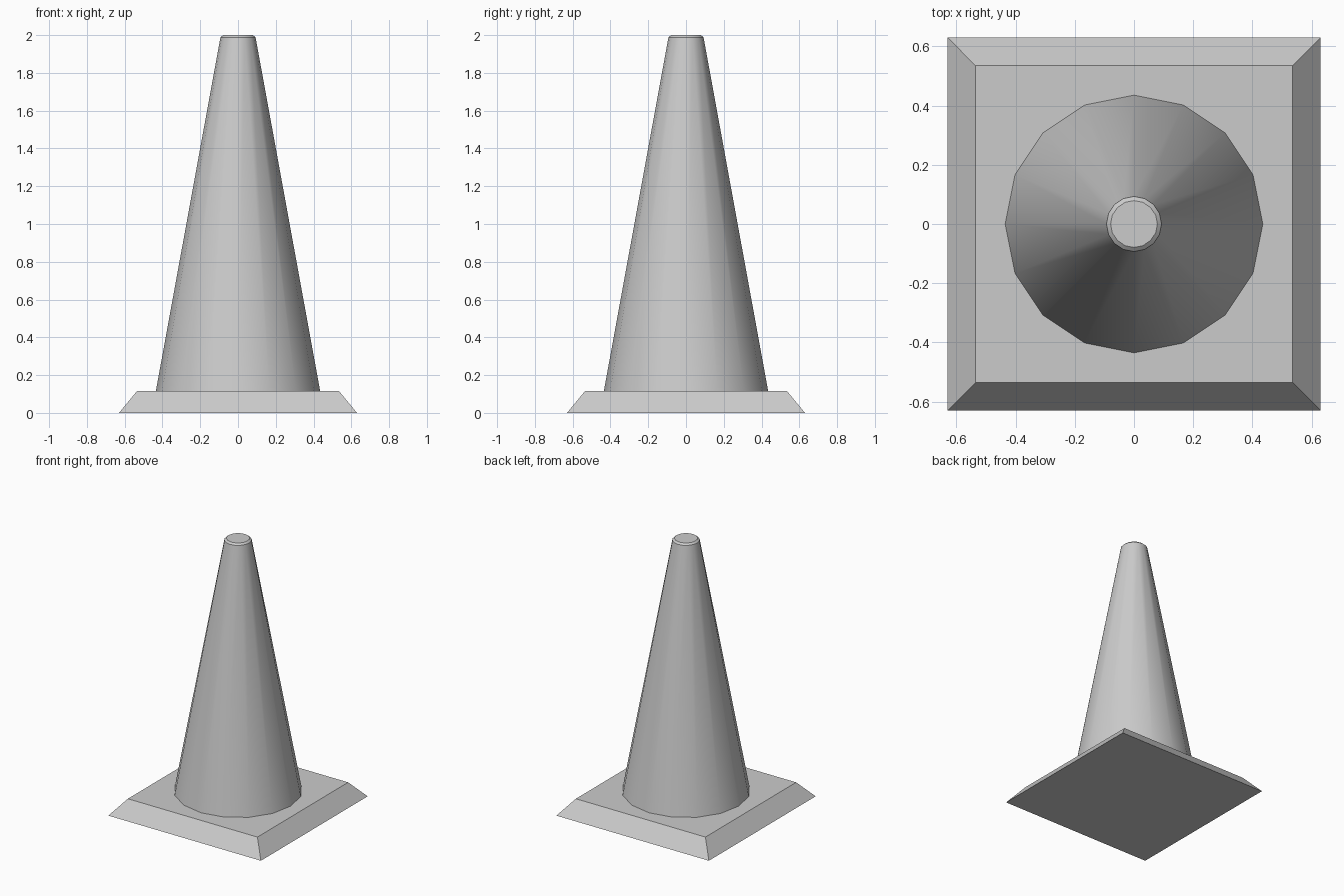
import bpy, bmesh
from math import cos, sin, pi, sqrt

if "Cube" in bpy.data.objects:
    bpy.data.objects.remove(bpy.data.objects["Cube"])


def loft(name, sides, profile, turn=0.0, smooth=False):
    """Stack regular polygon rings given as (radius, z), capped at both ends."""
    bm = bmesh.new()
    rings = []
    for r, z in profile:
        angles = [turn + 2 * pi * i / sides for i in range(sides)]
        rings.append([bm.verts.new((r * cos(a), r * sin(a), z)) for a in angles])
    for low, high in zip(rings, rings[1:]):
        for i in range(sides):
            j = (i + 1) % sides
            bm.faces.new((low[i], low[j], high[j], high[i]))
    bm.faces.new(rings[0][::-1])
    bm.faces.new(rings[-1])
    mesh = bpy.data.meshes.new(name)
    bm.to_mesh(mesh)
    bm.free()
    obj = bpy.data.objects.new(name, mesh)
    bpy.context.collection.objects.link(obj)
    if smooth:
        bpy.ops.object.select_all(action='DESELECT')
        obj.select_set(True)
        bpy.context.view_layer.objects.active = obj
        bpy.ops.object.shade_smooth_by_angle(angle=pi / 6)
    return obj


# Square base plate with sloping sides
loft("base_plate", 4, [(0.63 * sqrt(2), 0), (0.535 * sqrt(2), 0.115)], turn=pi / 4)

# Tapered cone with a small chamfer at the tip
loft("cone_body", 16, [(0.435, 0.115), (0.093, 1.988), (0.079, 2.0)], smooth=True)
